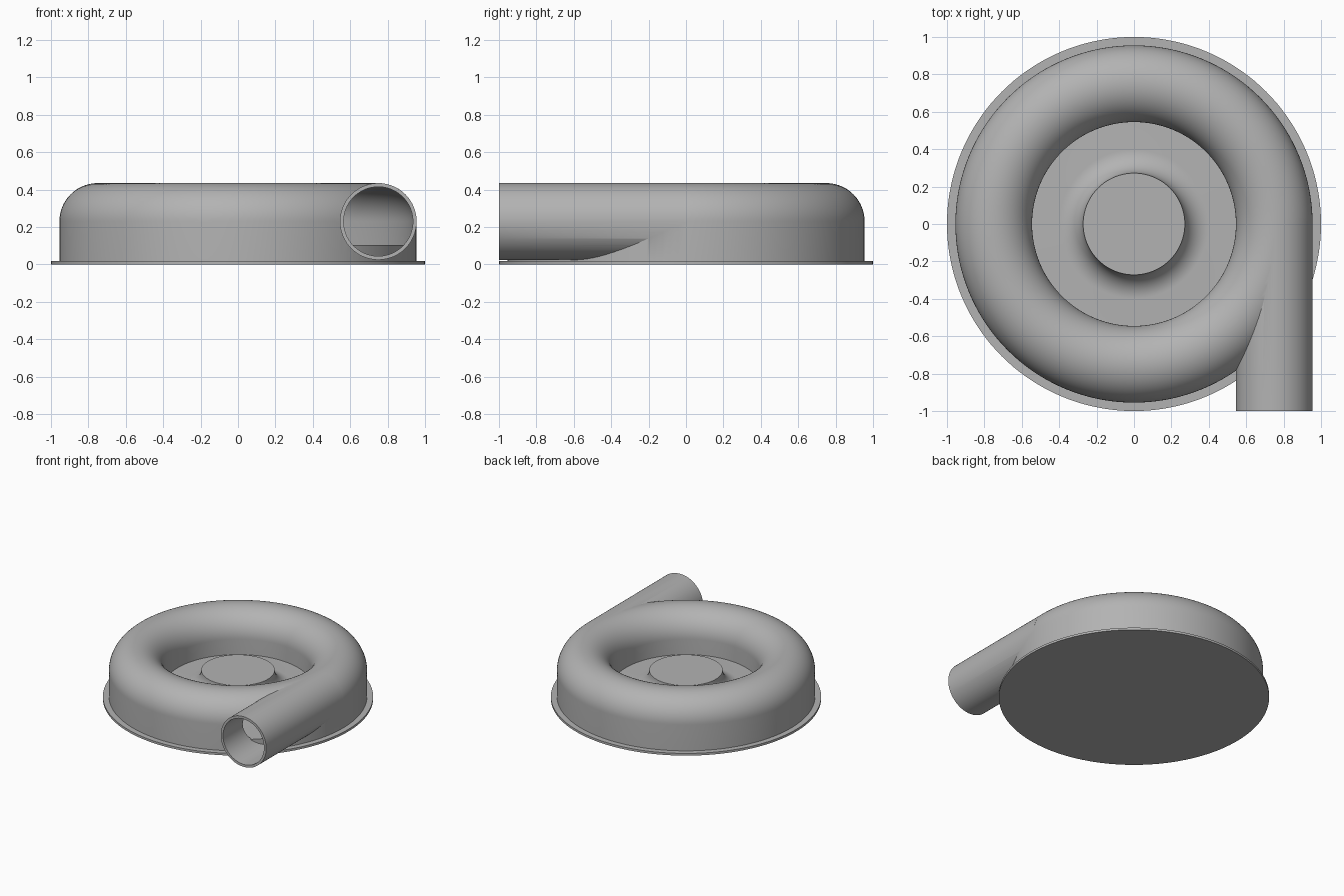
import bpy, bmesh
from math import sin, cos, pi, radians
from mathutils import Matrix

cube = bpy.data.objects.get("Cube")
if cube:
    bpy.data.objects.remove(cube, do_unlink=True)

GREY = (0.45, 0.45, 0.45, 1)
mat = bpy.data.materials.new("cast grey")
mat.use_nodes = True
mat.diffuse_color = GREY
mat.node_tree.nodes["Principled BSDF"].inputs["Base Color"].default_value = GREY

RING, TUBE_Z = 0.75, 0.23      # centre line of the volute and its height
OUTER, INNER = 0.205, 0.186    # tube radii
FLOOR, FLANGE = 0.105, 0.018
SEGMENTS = 144


def finish(name, bm):
    bmesh.ops.remove_doubles(bm, verts=bm.verts, dist=1e-5)
    bmesh.ops.recalc_face_normals(bm, faces=bm.faces)
    mesh = bpy.data.meshes.new(name)
    bm.to_mesh(mesh)
    bm.free()
    mesh.materials.append(mat)
    obj = bpy.data.objects.new(name, mesh)
    bpy.context.collection.objects.link(obj)
    return obj


def arc(cx, cz, r, start, end, steps):
    angles = [radians(start + (end - start) * i / steps) for i in range(steps + 1)]
    return [(cx + r * cos(a), cz + r * sin(a)) for a in angles]


def revolve(name, profile, closed=False):
    bm = bmesh.new()
    verts = [bm.verts.new((r, 0, z)) for r, z in profile]
    pairs = list(zip(verts, verts[1:]))
    if closed:
        pairs.append((verts[-1], verts[0]))
    edges = [bm.edges.new(p) for p in pairs]
    bmesh.ops.spin(bm, geom=verts + edges, cent=(0, 0, 0), axis=(0, 0, 1),
                   angle=2 * pi, steps=SEGMENTS, use_merge=True)
    return finish(name, bm)


def rod(name, radius, y0, y1):
    bm = bmesh.new()
    place = Matrix.Translation((RING, (y0 + y1) / 2, TUBE_Z)) @ Matrix.Rotation(pi / 2, 4, 'X')
    bmesh.ops.create_cone(bm, cap_ends=True, segments=96, radius1=radius,
                          radius2=radius, depth=y1 - y0, matrix=place)
    return finish(name, bm)


def activate(obj):
    bpy.ops.object.select_all(action='DESELECT')
    obj.select_set(True)
    bpy.context.view_layer.objects.active = obj


def combine(target, tool, operation):
    mod = target.modifiers.new(operation.lower(), 'BOOLEAN')
    mod.operation, mod.solver, mod.object = operation, 'EXACT', tool
    activate(target)
    bpy.ops.object.modifier_apply(modifier=mod.name)
    bpy.data.objects.remove(tool, do_unlink=True)


# Volute casing with its outlet pipe, hollowed out
casing = revolve("volute_casing",
                 [(RING + OUTER, 0.006)]
                 + arc(RING, TUBE_Z, OUTER, 0, 180, 40)
                 + [(RING - OUTER, 0.006)], closed=True)
combine(casing, rod("outlet_pipe", OUTER, -1, -0.01), 'UNION')
cavity = revolve("cavity",
                 [(RING + INNER, 0.06)]
                 + arc(RING, TUBE_Z, INNER, 0, 180, 32)
                 + [(RING - INNER, 0.06)], closed=True)
combine(casing, cavity, 'DIFFERENCE')
combine(casing, rod("outlet_bore", INNER - 0.001, -1.1, -0.02), 'DIFFERENCE')

# Raised floor, filleted up into the central hub
FILLET = 0.127
HUB = 0.272
floor = revolve("floor_and_hub",
                [(0, 0.004), (0.945, 0.004), (0.945, FLOOR)]
                + arc(HUB + FILLET, FLOOR + FILLET, FILLET, 270, 180, 16)
                + [(0, FLOOR + FILLET)])

# Thin mounting flange
flange = revolve("base_flange", [(0, 0), (1, 0), (1, FLANGE), (0, FLANGE)])

for part in (casing, floor, flange):
    activate(part)
    bpy.ops.object.shade_smooth_by_angle(angle=radians(30))
